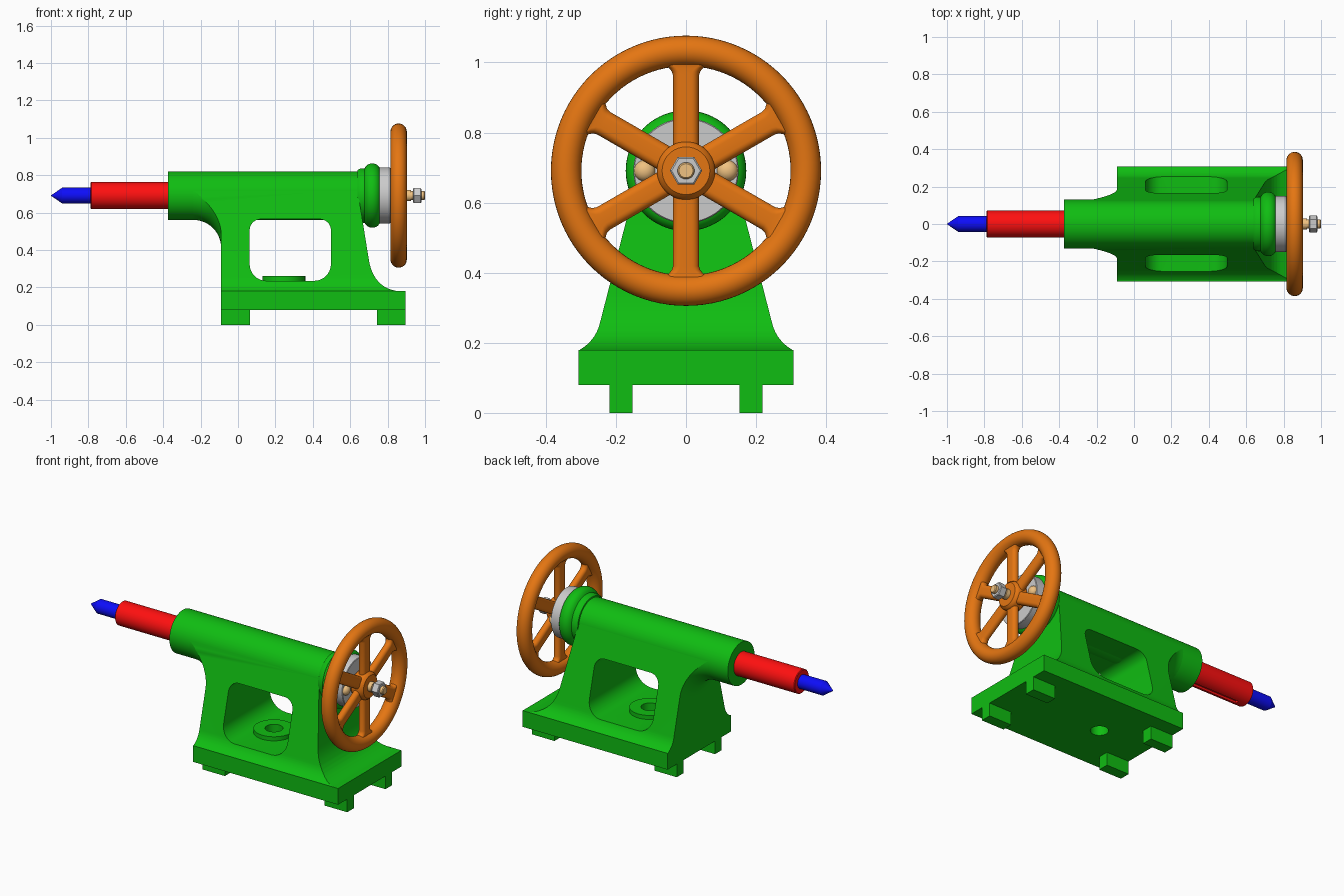
import bpy, bmesh
from math import sin, cos, pi, radians
from mathutils import Vector, Matrix

if "Cube" in bpy.data.objects:
    bpy.data.objects.remove(bpy.data.objects["Cube"])

AX = 0.691  # height of the spindle axis


def material(name, rgb):
    m = bpy.data.materials.new(name)
    m.diffuse_color = (*rgb, 1)
    m.use_nodes = True
    m.node_tree.nodes["Principled BSDF"].inputs["Base Color"].default_value = m.diffuse_color
    return m


GREEN = material("green_paint", (0.005, 0.51, 0.006))
RED = material("red_paint", (1.0, 0.005, 0.005))
BLUE = material("blue_paint", (0.004, 0.004, 0.95))
ORANGE = material("orange_paint", (0.78, 0.18, 0.006))
BRASS = material("brass", (0.87, 0.54, 0.22))


def finish(name, bm, mat=None, angle=32):
    bmesh.ops.recalc_face_normals(bm, faces=bm.faces)
    me = bpy.data.meshes.new(name)
    bm.to_mesh(me)
    bm.free()
    ob = bpy.data.objects.new(name, me)
    bpy.context.collection.objects.link(ob)
    if mat:
        me.materials.append(mat)
    smooth(ob, angle)
    return ob


def smooth(ob, angle=32):
    bpy.ops.object.select_all(action='DESELECT')
    bpy.context.view_layer.objects.active = ob
    ob.select_set(True)
    bpy.ops.object.shade_smooth_by_angle(angle=radians(angle))


def loft(bm, rings):
    """Skin closed rings of points and cap both ends."""
    vs = [[bm.verts.new(p) for p in r] for r in rings]
    n = len(vs[0])
    for a, b in zip(vs, vs[1:]):
        for i in range(n):
            bm.faces.new((a[i], a[(i + 1) % n], b[(i + 1) % n], b[i]))
    bm.faces.new(vs[0])
    bm.faces.new(vs[-1])


def lathe(name, prof, mat=None, n=64, y=0, z=AX):
    """Turn an (x, radius) profile about an axis parallel to x."""
    bm = bmesh.new()
    loft(bm, [[(x, y + r * cos(2 * pi * i / n), z + r * sin(2 * pi * i / n))
               for i in range(n)] for x, r in prof])
    return finish(name, bm, mat)


def prism(name, pts, axis, lo, hi, mat=None):
    """Extrude a 2D outline along x, y or z."""
    put = {'x': lambda p, d: (d, p[0], p[1]), 'y': lambda p, d: (p[0], d, p[1]),
           'z': lambda p, d: (p[0], p[1], d)}[axis]
    bm = bmesh.new()
    loft(bm, [[put(p, d) for p in pts] for d in (lo, hi)])
    return finish(name, bm, mat)


def circle(cx, cy, r, n=40):
    return [(cx + r * cos(2 * pi * i / n), cy + r * sin(2 * pi * i / n)) for i in range(n)]


def bezier(a, b, c, n=10):
    a, b, c = Vector(a), Vector(b), Vector(c)
    return [tuple(a * (1 - t) ** 2 + b * 2 * t * (1 - t) + c * t * t)
            for t in (i / n for i in range(n + 1))]


def rounded(x0, x1, z0, z1, rb, rt, n=8):
    pts = []
    for cx, cz, r, s in ((x1 - rt, z1 - rt, rt, 0), (x0 + rt, z1 - rt, rt, 1),
                         (x0 + rb, z0 + rb, rb, 2), (x1 - rb, z0 + rb, rb, 3)):
        pts += [(cx + r * cos(pi / 2 * (s + i / n)), cz + r * sin(pi / 2 * (s + i / n)))
                for i in range(n + 1)]
    return pts


def boolean(ob, tool, op, drop=True):
    tool.hide_render = True
    m = ob.modifiers.new("cut", 'BOOLEAN')
    m.operation, m.solver, m.object = op, 'EXACT', tool
    bpy.ops.object.select_all(action='DESELECT')
    bpy.context.view_layer.objects.active = ob
    ob.select_set(True)
    bpy.ops.object.modifier_apply(modifier=m.name)
    if drop:
        bpy.data.objects.remove(tool)
    smooth(ob)


# Pedestal: front outline plus flare under the barrel, trimmed by the side outline
right = [(0.638, 0.73), (0.70, 0.345)] + bezier((0.705, 0.32), (0.74, 0.185), (0.875, 0.178))
pedestal = prism("pedestal", [(-0.09, 0.73)] + right + [(0.875, 0.12), (-0.09, 0.12)],
                 'y', -0.4, 0.4, GREEN)
flare = lathe("flare", [(-0.24 + 0.15 * sin(t), 0.28 - 0.15 * cos(t))
                        for t in (pi / 2 * i / 12 for i in range(13))] + [(-0.03, 0.28)], GREEN)
boolean(pedestal, flare, 'UNION')
half = [(0.126, 0.722)] + bezier((0.246, 0.255), (0.259, 0.205), (0.305, 0.179)) + [(0.305, 0.15)]
side = prism("side_trim", half + [(-y, z) for y, z in reversed(half)], 'x', -0.5, 1.0, GREEN)
boolean(pedestal, side, 'INTERSECT')
window = prism("window_cut", rounded(0.062, 0.497, 0.235, 0.565, 0.09, 0.06), 'y', -0.5, 0.5, GREEN)
boolean(pedestal, window, 'DIFFERENCE')

# Base plate, bolt boss and feet
base = prism("base_plate", [(-0.09, -0.307), (0.895, -0.307), (0.895, 0.307), (-0.09, 0.307)],
             'z', 0.08, 0.18, GREEN)
boss = prism("bolt_boss", circle(0.245, 0, 0.115), 'z', 0.2, 0.26, GREEN)
hole = prism("bolt_hole", circle(0.245, 0, 0.05), 'z', -0.1, 0.4, GREEN)
for part in (pedestal, base, boss):
    boolean(part, hole, 'DIFFERENCE', drop=part is boss)
for x, end in ((-0.09, "left"), (0.742, "right")):
    for s, face in ((-1, "front"), (1, "back")):
        prism(f"foot_{face}_{end}", [(x, s * 0.153), (x + 0.153, s * 0.153),
                                     (x + 0.153, s * 0.218), (x, s * 0.218)], 'z', 0, 0.08, GREEN)

# Barrel with its beaded collar
lathe("barrel", [(-0.375, 0.13), (0.638, 0.13), (0.64, 0.137), (0.65, 0.143), (0.665, 0.146),
                 (0.677, 0.146)] +
      [(0.718 - 0.042 * cos(t), 0.135 + 0.037 * sin(t)) for t in (pi * i / 12 for i in range(2, 13))],
      GREEN, 96)

# Quill with a keyway, and pointed centre
quill = lathe("quill", [(-0.788, 0.068), (-0.784, 0.072), (-0.35, 0.072)], RED)
key = prism("keyway_cut", [(-0.012, AX - 0.1), (0.012, AX - 0.1), (0.012, AX - 0.058),
                           (-0.012, AX - 0.058)], 'x', -0.73, -0.3, RED)
boolean(quill, key, 'DIFFERENCE')
lathe("pointed_centre", [(-1.0, 0.001), (-0.94, 0.042), (-0.78, 0.042)], BLUE)

# End cap with two domed screws
lathe("end_cap", [(0.74, 0.15), (0.812, 0.15), (0.815, 0.147)], None, 96)
for s, where in ((-1, "front"), (1, "back")):
    lathe(f"cap_screw_{where}", [(0.80, 0.03)] + [(0.815 + 0.025 * sin(t), 0.001 + 0.029 * cos(t))
          for t in (pi / 2 * i / 8 for i in range(9))], BRASS, 32, y=s * 0.118)

# Handwheel rim, hub and six flared spokes
bpy.ops.mesh.primitive_torus_add(major_segments=96, minor_segments=28, major_radius=0.342,
                                 minor_radius=0.0435, location=(0.859, 0, AX),
                                 rotation=(0, pi / 2, 0))
rim = bpy.context.object
rim.name = "handwheel_rim"
rim.data.materials.append(ORANGE)
smooth(rim)
lathe("handwheel_hub", [(0.82, 0.075), (0.828, 0.083), (0.88, 0.083), (0.89, 0.078),
                        (0.90, 0.068)], ORANGE)
for k in range(6):
    bm = bmesh.new()
    turn = Matrix.Translation((0.859, 0, AX)) @ Matrix.Rotation(k * pi / 3, 4, 'X')
    loft(bm, [[turn @ Vector((x, y, r)) for x, y in rounded(-0.022, 0.022, -w, w, 0.0215, 0.0215, 6)]
              for r, w in ((0.03, 0.037), (0.272, 0.037), (0.284, 0.041), (0.294, 0.05),
                           (0.303, 0.065))])
    finish(f"handwheel_spoke_{k + 1}", bm, ORANGE, 40)

# Screw shaft and hexagon nut
lathe("screw_shaft", [(0.76, 0.03), (0.925, 0.03), (0.925, 0.024), (0.995, 0.024),
                      (1.0, 0.02)], BRASS, 32)
lathe("hex_nut", [(0.936, 0.041), (0.94, 0.046), (0.976, 0.046), (0.98, 0.041)], None, 6)
